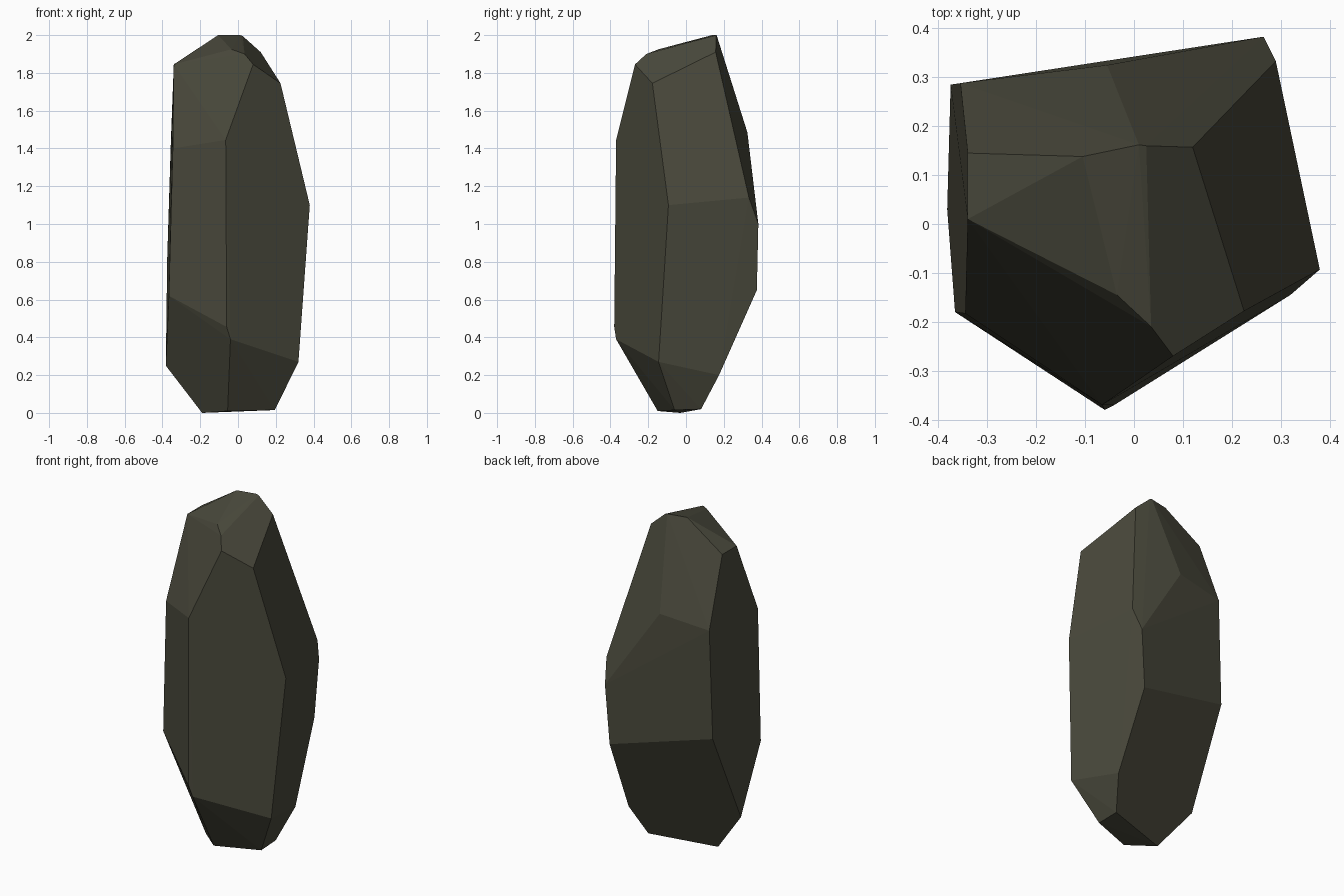
import bpy
import bmesh
import math

# Remove the default object only
default = bpy.data.objects.get("Cube")
if default:
    bpy.data.objects.remove(default, do_unlink=True)


def make_material(name, colour):
    material = bpy.data.materials.new(name)
    material.use_nodes = True
    material.diffuse_color = colour
    shader = next(n for n in material.node_tree.nodes if n.type == "BSDF_PRINCIPLED")
    shader.inputs["Base Color"].default_value = colour
    shader.inputs["Roughness"].default_value = 0.9
    return material


def make_faceted_stone(name, corner_groups, material, flat_angle):
    """Wrap a tight shell around the corners and merge nearly flat facets."""
    bm = bmesh.new()
    for group in corner_groups:
        for corner in group:
            bm.verts.new(corner)
    result = bmesh.ops.convex_hull(bm, input=bm.verts[:])
    # Drop any corner that ended up inside the shell
    unused = [v for v in bm.verts if not v.link_faces]
    bmesh.ops.delete(bm, geom=unused, context="VERTS")
    bmesh.ops.dissolve_limit(bm, angle_limit=math.radians(flat_angle),
                             verts=bm.verts[:], edges=bm.edges[:])
    bmesh.ops.recalc_face_normals(bm, faces=bm.faces[:])

    mesh = bpy.data.meshes.new(name)
    bm.to_mesh(mesh)
    bm.free()
    mesh.materials.append(material)
    stone = bpy.data.objects.new(name, mesh)
    bpy.context.scene.collection.objects.link(stone)
    return stone


# Narrow ridge along the crown
crown = [(-.105, .138, 2), (.01, .162, 2), (.025, .16, 1.995), (.12, .157, 1.91),
         (-.035, -.145, 1.925), (.035, -.21, 1.9)]

# Sloping shoulders below the crown
shoulders = [(.08, -.27, 1.845), (.225, -.178, 1.745),
             (-.34, .01, 1.845), (-.34, .145, 1.845)]

# Upper and lower ends of the tall side facets
front_edge = [(-.065, -.37, 1.445), (-.06, -.38, .455), (-.04, -.37, .39)]
left_edge = [(.38, -.093, 1.1), (.32, -.145, .27)]
right_edge = [(-.345, -.183, 1.4), (-.366, -.18, .62), (-.382, .03, .25)]
back_edge = [(-.055, .325, 1.485), (-.355, .288, 1.45), (-.375, .285, .81),
             (.29, .333, 1.14), (.265, .383, 1), (.24, .375, .65), (.255, .175, .2)]

# Small tapered foot
foot = [(-.055, -.15, .01), (-.19, -.03, 0),
        (.195, -.06, .015), (.192, .08, .02)]

dark_stone = make_material("dark olive stone", (.068, .067, .045, 1))
make_faceted_stone("tall_boulder",
                   [crown, shoulders, front_edge, left_edge,
                    right_edge, back_edge, foot],
                   dark_stone, flat_angle=2.5)
